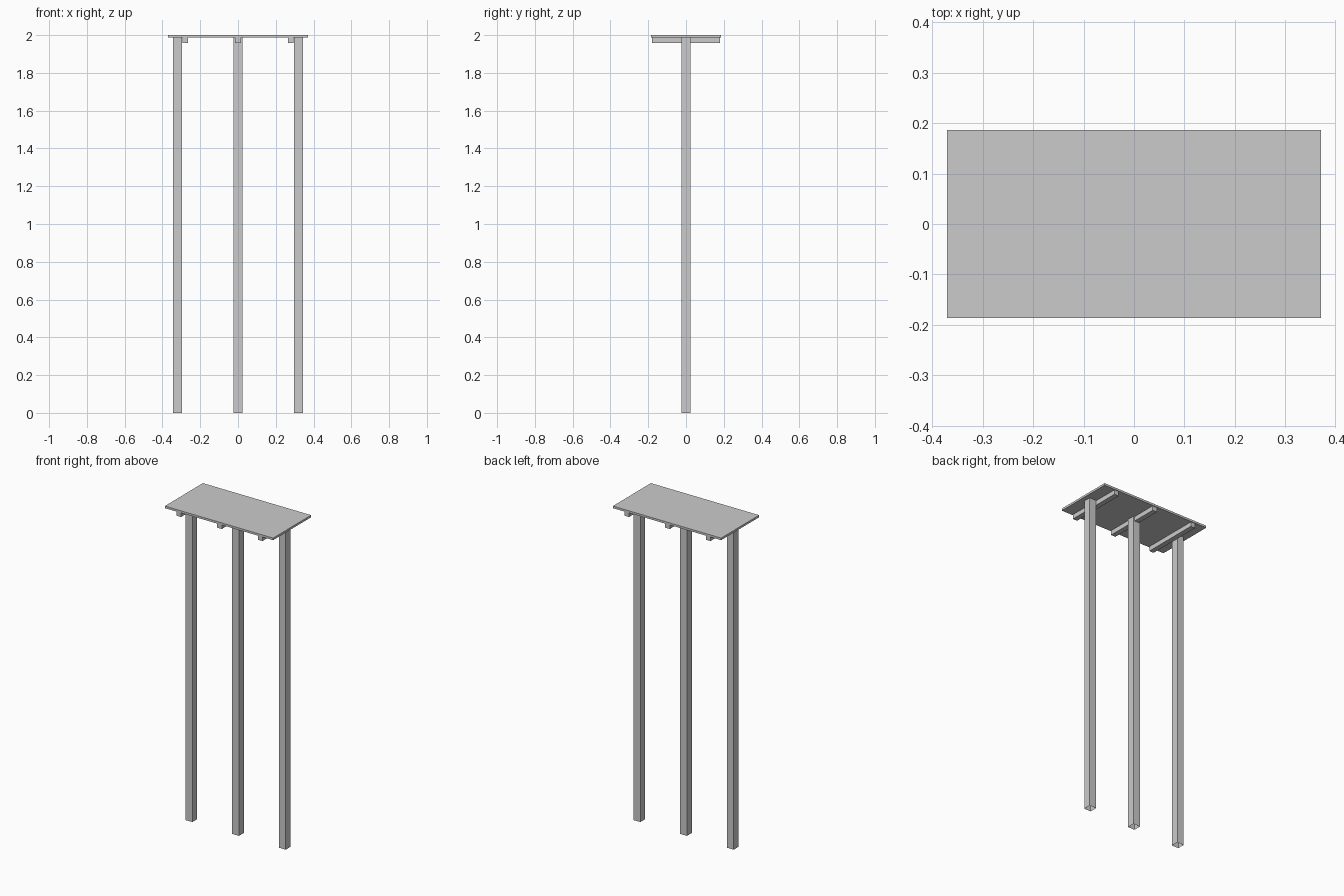
import bpy
import bmesh

cube = bpy.data.objects.get("Cube")
if cube:
    bpy.data.objects.remove(cube, do_unlink=True)

# Single plain grey finish
grey = bpy.data.materials.new("plain_grey")
grey.use_nodes = True
colour = (0.6, 0.6, 0.6, 1)
grey.diffuse_color = colour
grey.node_tree.nodes["Principled BSDF"].inputs["Base Color"].default_value = colour


def box(name, x, width, depth, bottom, top, open_bottom=False):
    """Axis-aligned box centred on y = 0, optionally without its lower face."""
    bm = bmesh.new()
    bmesh.ops.create_cube(bm, size=1)
    bmesh.ops.scale(bm, vec=(width, depth, top - bottom), verts=bm.verts)
    bmesh.ops.translate(bm, vec=(x, 0, (top + bottom) / 2), verts=bm.verts)
    if open_bottom:
        lower = [f for f in bm.faces if f.normal.z < -0.5]
        bmesh.ops.delete(bm, geom=lower, context='FACES_ONLY')
    mesh = bpy.data.meshes.new(name)
    bm.to_mesh(mesh)
    bm.free()
    mesh.materials.append(grey)
    obj = bpy.data.objects.new(name, mesh)
    bpy.context.collection.objects.link(obj)
    return obj


TOP = 2.0
UNDERSIDE = 1.987

# Thin rectangular top
box("top_board", 0, 0.742, 0.372, UNDERSIDE, TOP)

# Three posts in a row, each with a cross batten under the board
for side, label in ((-1, "right"), (0, "middle"), (1, "left")):
    box(label + "_post", side * 0.32, 0.047, 0.047, 0, UNDERSIDE, open_bottom=True)
    box(label + "_batten", side * 0.279, 0.031, 0.362, 1.959, UNDERSIDE)
